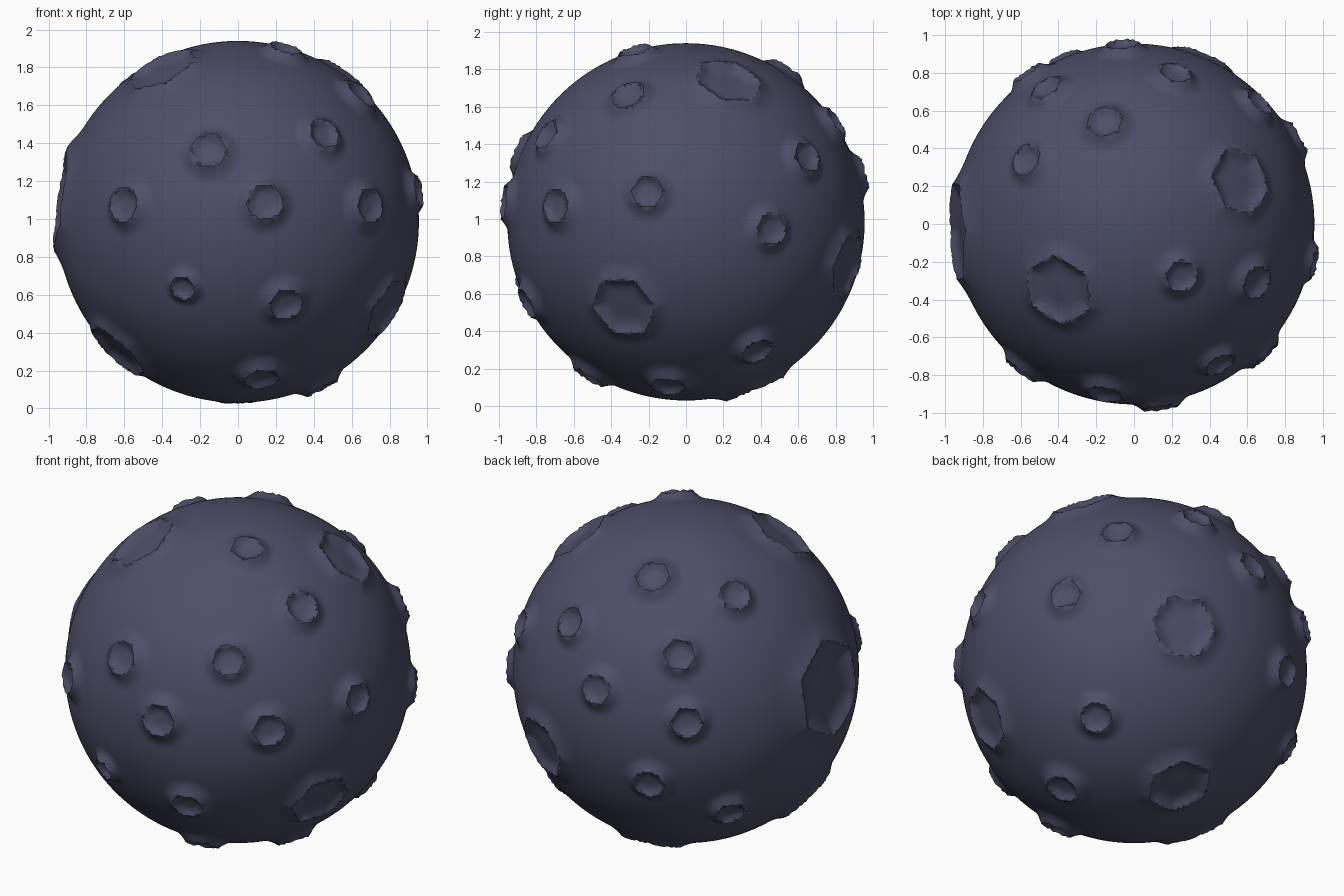
import bpy, bmesh, math
from mathutils import Vector

if "Cube" in bpy.data.objects:
    bpy.data.objects.remove(bpy.data.objects["Cube"])

R = 0.955                       # base sphere radius
C = Vector((0, 0, 0.985))       # sphere centre

# small raised craters: direction, rim radius
small = [
    ((-.155, -.91, .38), .088), ((.145, -.985, .105), .088), ((.465, -.757, .472), .08),
    ((.70, -.70, .085), .085), ((-.61, -.787, .09), .085), ((-.295, -.89, -.355), .06),
    ((.255, -.86, -.44), .082), ((.125, -.528, -.84), .085), ((.66, -.315, .685), .085),
    ((.255, -.28, .927), .08), ((.965, -.21, .16), .08), ((.885, .463, -.04), .08),
    ((.67, .655, .352), .08), ((.60, .388, -.70), .08), ((.447, -.093, -.889), .085),
    ((-.468, .73, .498), .08), ((.22, .81, .542), .08), ((-.156, .545, .824), .087),
    ((-.574, .344, .743), .08), ((-.573, .808, .14), .08), ((-.06, .963, .265), .08),
    ((-.37, .89, -.265), .08), ((-.68, .537, -.495), .08),
]
# large shallow hexagonal craters: direction, rim radius, turn in degrees, floor height
large = [
    ((.565, .23, .76), .178, 0, -.015), ((-.40, -.35, .81), .19, 20, -.015),
    ((.79, -.334, -.455), .175, 0, -.015), ((-.637, -.24, -.685), .185, 10, -.015),
    ((.363, .86, -.235), .178, 0, -.015), ((-.02, .365, -.89), .178, 0, -.015),
    ((-.95, -.04, .13), .28, 30, -.035),
]


def crater(bm, direction, rad, rim, floor, flare, power, hexagonal=0.0, turn=0.0):
    n = Vector(direction).normalized()
    east = Vector((0, 0, 1)).cross(n).normalized()
    north = n.cross(east)
    ang = rad / R
    reach = math.cos(ang * flare * 1.15)
    # cut clean rings along the rim and just inside it
    for k in (1.0, 0.82):
        faces = {f for v in bm.verts if v.co.dot(n) > R * reach for f in v.link_faces}
        edges = {e for f in faces for e in f.edges}
        verts = {v for f in faces for v in f.verts}
        bmesh.ops.bisect_plane(bm, geom=list(verts) + list(edges) + list(faces),
                               dist=0.002, plane_co=n * R * math.cos(ang * k), plane_no=n)
    # push the surface into rim, slope and floor
    for v in bm.verts:
        d = v.co.normalized()
        c = d.dot(n)
        if c < reach:
            continue
        t = math.acos(min(1.0, c))
        u = t / ang
        if u >= flare:
            continue
        if u > 0.985 and u < 1.015:
            u = 1.0
        if u <= 1:
            h = floor + (rim - floor) * u ** power
            fall = 1.0
        else:
            fall = (flare - u) / (flare - 1)
            h = rim * fall ** 2
        a, b = d.dot(east), d.dot(north)
        theta = math.atan2(b, a)
        m = (theta - math.radians(turn)) % (math.pi / 3) - math.pi / 6
        s = 1 + hexagonal * fall * (math.cos(math.pi / 6) / math.cos(m) - 1)
        t = u * ang * s
        side = east * math.cos(theta) + north * math.sin(theta)
        v.co = (n * math.cos(t) + side * math.sin(t)) * (R + h)


# asteroid body
bm = bmesh.new()
bmesh.ops.create_icosphere(bm, subdivisions=7, radius=R)
for d, r in small:
    crater(bm, d, r, 0.045, 0.008, 2.0, 4)
for d, r, turn, floor in large:
    crater(bm, d, r, 0.03, floor, 1.5, 5, 0.8, turn)
bmesh.ops.translate(bm, verts=bm.verts, vec=C)
mesh = bpy.data.meshes.new("asteroid")
bm.to_mesh(mesh)
bm.free()
obj = bpy.data.objects.new("asteroid", mesh)
bpy.context.collection.objects.link(obj)

# dark blue-grey rock
mat = bpy.data.materials.new("dark_rock")
mat.diffuse_color = (0.075, 0.075, 0.135, 1)
mat.use_nodes = True
mat.node_tree.nodes["Principled BSDF"].inputs["Base Color"].default_value = mat.diffuse_color
mesh.materials.append(mat)

bpy.context.view_layer.objects.active = obj
obj.select_set(True)
bpy.ops.object.shade_smooth_by_angle(angle=math.radians(40))
